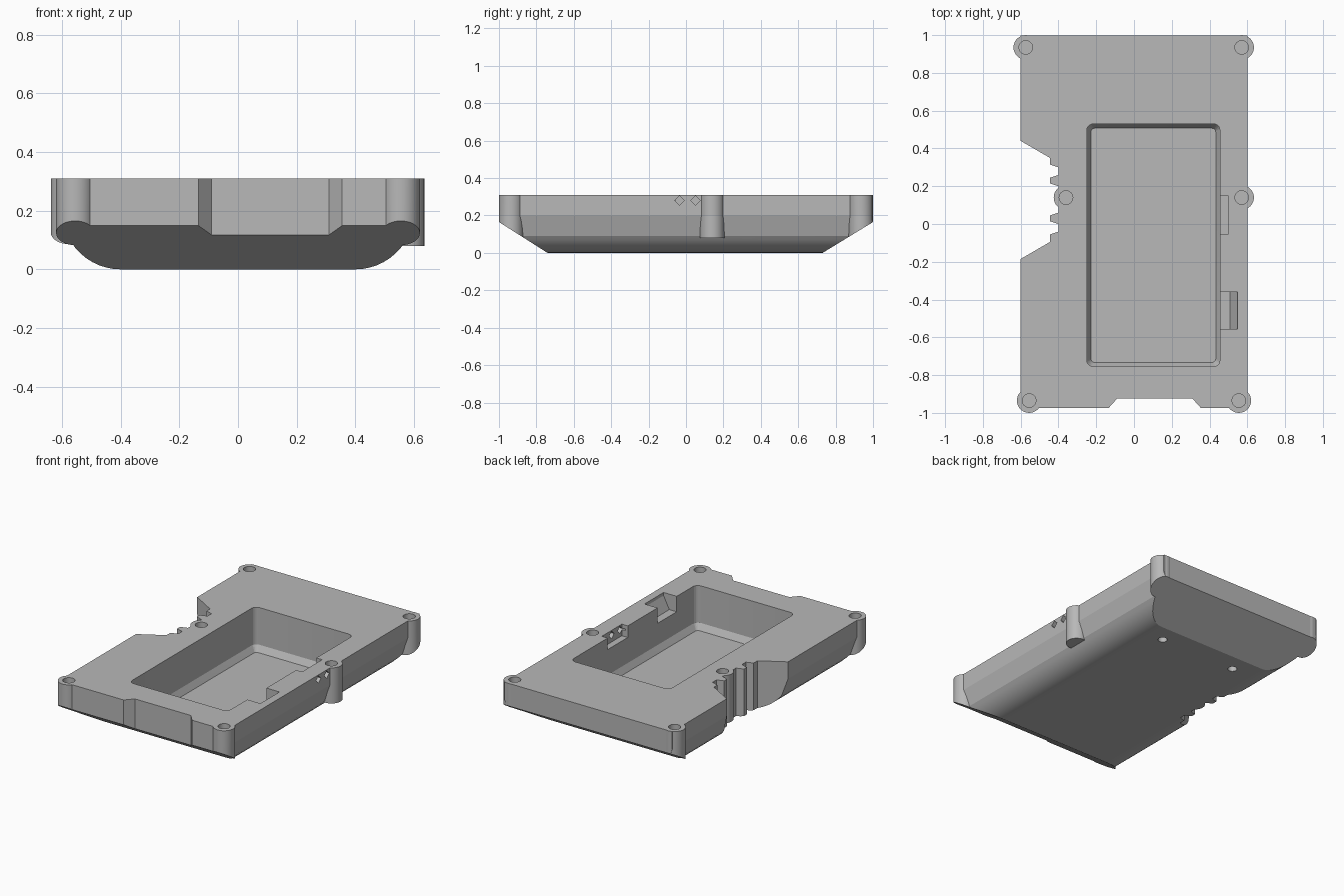
import bpy
import bmesh
from math import sin, cos, pi, radians

if "Cube" in bpy.data.objects:
    bpy.data.objects.remove(bpy.data.objects["Cube"], do_unlink=True)

grey = bpy.data.materials.new("plain_grey")
grey.use_nodes = True
grey.diffuse_color = (0.48, 0.48, 0.48, 1)
grey.node_tree.nodes["Principled BSDF"].inputs["Base Color"].default_value = (0.48, 0.48, 0.48, 1)

TOP = 0.31


def loft(name, rings):
    """Closed solid through matching rings of points."""
    bm = bmesh.new()
    loops = [[bm.verts.new(p) for p in ring] for ring in rings]
    for a, b in zip(loops, loops[1:]):
        for i in range(len(a)):
            j = (i + 1) % len(a)
            bm.faces.new((a[i], a[j], b[j], b[i]))
    bm.faces.new(loops[0])
    bm.faces.new(loops[-1])
    bmesh.ops.recalc_face_normals(bm, faces=bm.faces)
    mesh = bpy.data.meshes.new(name)
    bm.to_mesh(mesh)
    bm.free()
    mesh.materials.append(grey)
    obj = bpy.data.objects.new(name, mesh)
    bpy.context.collection.objects.link(obj)
    return obj


def prism(name, outline, axis, lo, hi):
    """Extrude a 2D outline along x, y or z."""
    place = {"x": lambda p, t: (t, p[0], p[1]),
             "y": lambda p, t: (p[0], t, p[1]),
             "z": lambda p, t: (p[0], p[1], t)}[axis]
    return loft(name, [[place(p, t) for p in outline] for t in (lo, hi)])


def circle(x, y, r, n=32):
    return [(x + r * cos(2 * pi * i / n), y + r * sin(2 * pi * i / n)) for i in range(n)]


def rectangle(x0, x1, y0, y1):
    return [(x0, y0), (x1, y0), (x1, y1), (x0, y1)]


def rounded(x0, x1, y0, y1, r):
    pts = []
    corners = [(x1 - r, y1 - r), (x0 + r, y1 - r), (x0 + r, y0 + r), (x1 - r, y0 + r)]
    for k, (cx, cy) in enumerate(corners):
        for s in range(6):
            a = pi / 2 * (k + s / 5)
            pts.append((cx + r * cos(a), cy + r * sin(a)))
    return pts


def combine(target, tool, operation="DIFFERENCE"):
    """Boolean the tool into the target, then discard the tool."""
    mod = target.modifiers.new("cut", "BOOLEAN")
    mod.operation = operation
    mod.solver = "EXACT"
    mod.object = tool
    graph = bpy.context.evaluated_depsgraph_get()
    graph.update()
    result = bpy.data.meshes.new_from_object(target.evaluated_get(graph))
    target.modifiers.clear()
    target.data = result
    bpy.data.objects.remove(tool, do_unlink=True)


# Hull: tray section with rounded lower edges
angles = [0] + [radians(33 + 57 * i / 8) for i in range(9)]
right = [(0.6, 0.35)] + [(0.4 + 0.2 * cos(a), 0.2 - 0.2 * sin(a)) for a in angles]
left = [(-x, z) for x, z in reversed(right)]
body = prism("case_body", right + left, "y", -0.975, 0.998)

# Grip recess with teeth on the left edge
grip = [(-0.8, 0.44), (-0.6, 0.44), (-0.445, 0.35)]
for y in (0.315, 0.215):
    grip += [(-0.445, y), (-0.4, y - 0.015), (-0.4, y - 0.055), (-0.445, y - 0.07)]
grip += [(-0.445, 0.215), (-0.4, 0.2), (-0.4, 0.06), (-0.445, 0.045)]
grip = grip[:7] + [(-0.445, 0.245), (-0.445, 0.215), (-0.4, 0.2), (-0.4, 0.06)]
grip += [(-0.445, 0.045), (-0.445, 0.015), (-0.4, 0), (-0.4, -0.04), (-0.445, -0.055),
         (-0.445, -0.095), (-0.6, -0.185), (-0.8, -0.185)]
grip = [p for i, p in enumerate(grip) if i == 0 or p != grip[i - 1]]
grip = [p for i, p in enumerate(grip) if p not in grip[:i]]
combine(body, prism("grip_cutter", grip, "z", -0.1, 0.5))

# Front edge recess
front = [(-0.18, -1.2), (-0.18, -1.025), (-0.09, -0.925), (0.31, -0.925), (0.4, -1.025), (0.4, -1.2)]
combine(body, prism("front_cutter", front, "z", -0.1, 0.5))

# Screw bosses: x, y, bottom
bosses = [(-0.573, 0.935, 0.08), (0.57, 0.935, 0.08), (0.57, 0.14, 0.08),
          (-0.555, -0.935, 0.08), (0.555, -0.935, 0.08), (-0.36, 0.14, 0.002)]
for x, y, z in bosses:
    combine(body, prism("boss", circle(x, y, 0.065), "z", z, 0.34), "UNION")

# Level the top, slope the two ends
combine(body, prism("top_cutter", rectangle(-1, 1, -1.3, 1.3), "z", TOP, 0.6))
for wedge in ([(-1.2, 0.292), (-0.66, -0.051), (-1.2, -0.051)],
              [(1.2, 0.287), (0.65, -0.049), (1.2, -0.049)]):
    combine(body, prism("slope_cutter", wedge, "x", -1, 1))

# Main pocket with a chamfer around its floor
wall = rounded(-0.25, 0.455, -0.755, 0.53, 0.035)
floor = rounded(-0.228, 0.433, -0.733, 0.507, 0.02)
combine(body, loft("pocket_cutter", [[(x, y, z) for x, y in ring] for ring, z in
                                     ((wall, 0.4), (wall, 0.07), (floor, 0.03))]))

# Side notches off the pocket, one with a ramp
combine(body, prism("port_cutter", rectangle(0.4, 0.497, -0.055, 0.15), "z", 0.235, 0.4))
ramp = [(0.4, 0.4), (0.4, 0.21), (0.508, 0.21), (0.549, 0.29), (0.549, 0.4)]
combine(body, prism("ramp_cutter", ramp, "y", -0.555, -0.36))

# Diamond openings through the right wall
for y in (-0.035, 0.05):
    combine(body, prism("diamond_cutter", circle(y, 0.28, 0.025, 4), "x", 0.47, 0.7))

# Blind screw holes above, peg holes below
for x, y, z in bosses:
    combine(body, prism("hole_cutter", circle(x, y, 0.036), "z", 0.18, 0.4))
for x in (0.29, -0.26):
    combine(body, prism("peg_cutter", circle(x, 0.615, 0.028), "z", -0.1, 0.1))

bpy.ops.object.select_all(action="DESELECT")
body.select_set(True)
bpy.context.view_layer.objects.active = body
bpy.ops.object.shade_smooth_by_angle(angle=radians(15))
